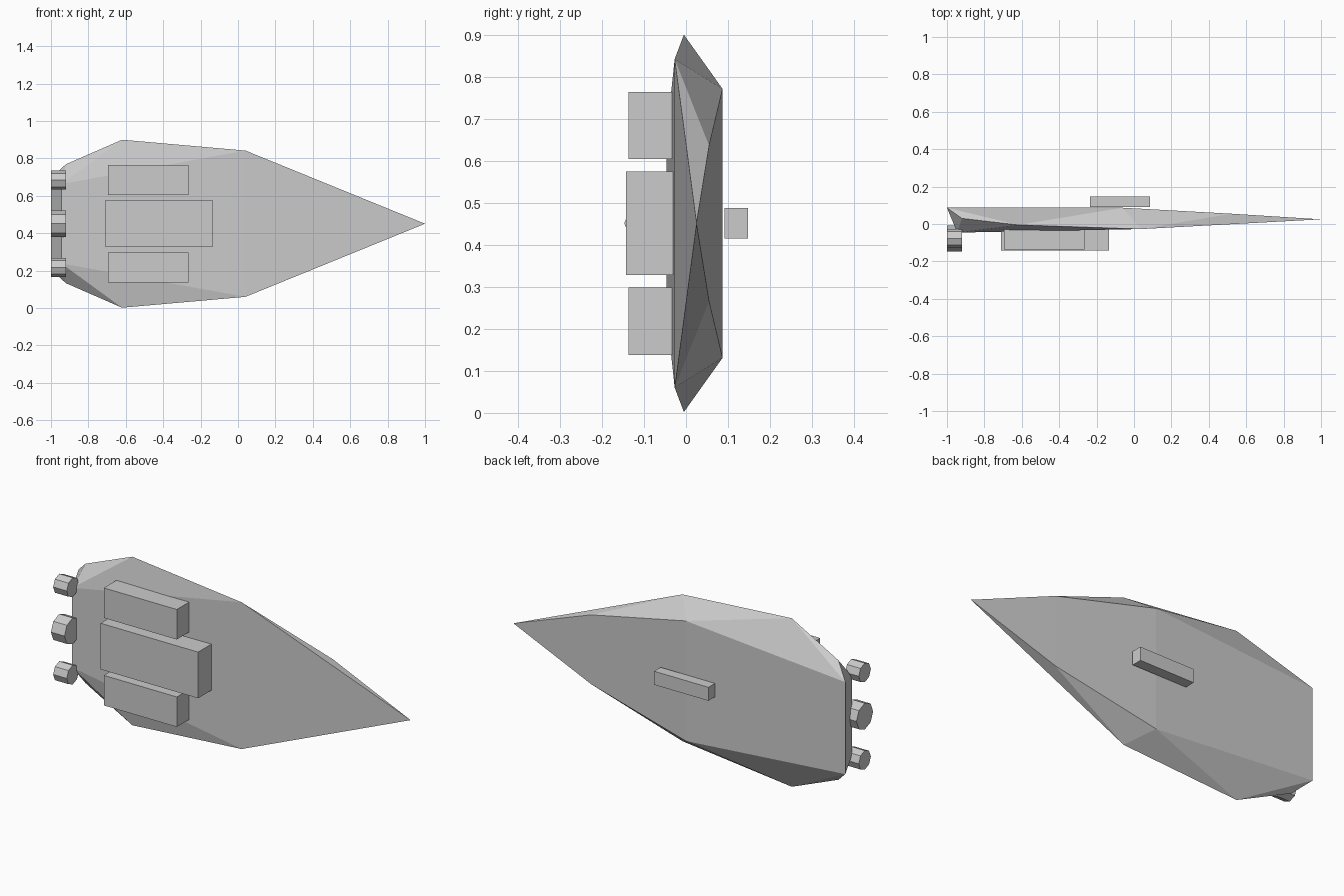
import bpy, bmesh
from math import pi
from mathutils import Matrix

if "Cube" in bpy.data.objects:
    bpy.data.objects.remove(bpy.data.objects["Cube"])

ZC = 0.451  # height of the mirror plane


def finish(name, bm):
    bmesh.ops.recalc_face_normals(bm, faces=bm.faces)
    mesh = bpy.data.meshes.new(name)
    bm.to_mesh(mesh)
    bm.free()
    obj = bpy.data.objects.new(name, mesh)
    bpy.context.collection.objects.link(obj)
    return obj


def box(name, lo, hi):
    bm = bmesh.new()
    mid = [(a + b) / 2 for a, b in zip(lo, hi)]
    size = [b - a for a, b in zip(lo, hi)]
    bmesh.ops.create_cube(bm, size=1, matrix=Matrix.Translation(mid) @ Matrix.Diagonal((*size, 1)))
    return finish(name, bm)


def engine(name, z, r):
    bm = bmesh.new()
    bmesh.ops.create_cone(bm, cap_ends=True, segments=8, radius1=r, radius2=r, depth=0.08,
                          matrix=Matrix.Translation((-0.96, -0.077, z)) @ Matrix.Rotation(pi / 2, 4, 'Y'))
    return finish(name, bm)


# Faceted hull: half outline (x, y, distance from mirror plane)
half = {
    'nose': (1.0, 0.025, 0),
    'bow': (0.52, 0.055, 0.185),
    'deck': (-0.06, 0.087, 0.32),
    'tail': (-1.0, 0.087, 0.245),
    'front': (0.04, -0.027, 0.391),
    'side': (-0.62, -0.005, 0.449),
    'notch': (-0.92, 0.03, 0.318),
    'base': (-0.945, -0.046, 0.212),
}
bm = bmesh.new()
up = {k: bm.verts.new((x, y, ZC + d)) for k, (x, y, d) in half.items()}
down = {k: bm.verts.new((x, y, ZC - d)) if d else up[k] for k, (x, y, d) in half.items()}
# Side facets, both halves
for v in (up, down):
    for tri in ('nose bow front', 'bow deck front', 'deck side front', 'deck tail side',
                'tail notch side', 'tail base notch', 'notch base side', 'side base front'):
        bm.faces.new([v[k] for k in tri.split()])
# Facets spanning the mirror plane
for a, b in (('bow', 'deck'), ('deck', 'tail'), ('tail', 'base'), ('base', 'front')):
    bm.faces.new((up[a], up[b], down[b], down[a]))
for k in ('bow', 'front'):
    bm.faces.new((up['nose'], up[k], down[k]))
finish('hull', bm)

# Raised blocks on the front, small block on the back
box('centre_block', (-0.71, -0.143, ZC - 0.123), (-0.135, -0.03, ZC + 0.123))
box('back_block', (-0.235, 0.092, ZC - 0.036), (0.085, 0.147, ZC + 0.036))
for s, side in ((1, 'upper'), (-1, 'lower')):
    z = ZC + s * 0.233
    box(side + '_block', (-0.695, -0.137, z - 0.08), (-0.265, -0.03, z + 0.08))
    engine(side + '_engine', z, 0.051)
engine('centre_engine', ZC, 0.07)
